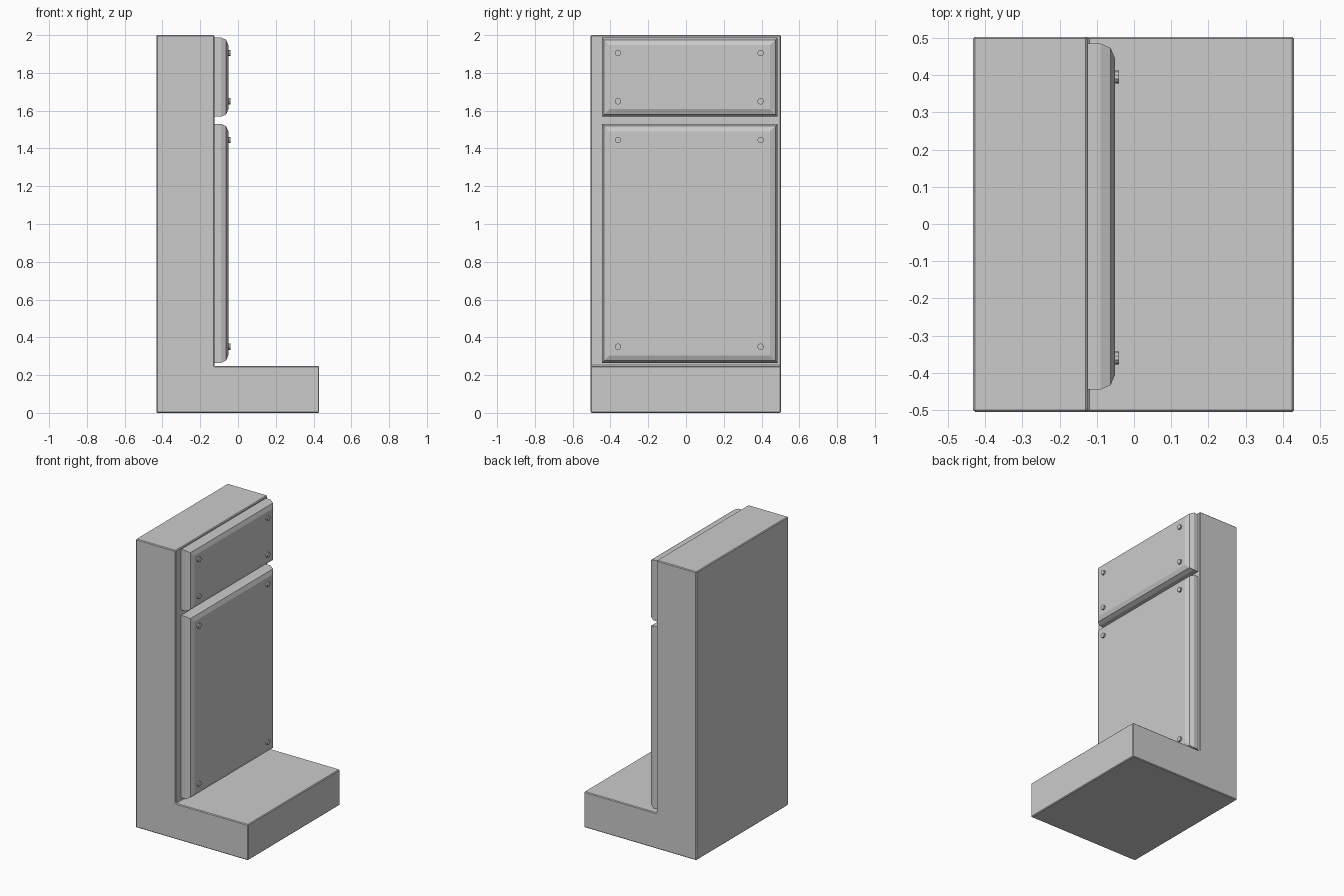
import bpy, bmesh, math
from mathutils import Matrix

if "Cube" in bpy.data.objects:
    bpy.data.objects.remove(bpy.data.objects["Cube"])


def make_object(name, bm):
    bmesh.ops.recalc_face_normals(bm, faces=bm.faces)
    mesh = bpy.data.meshes.new(name)
    bm.to_mesh(mesh)
    bm.free()
    obj = bpy.data.objects.new(name, mesh)
    bpy.context.collection.objects.link(obj)
    return obj


def loft(name, rings):
    """Skin a stack of equal-sized point rings and cap both ends."""
    bm = bmesh.new()
    loops = [[bm.verts.new(p) for p in ring] for ring in rings]
    n = len(loops[0])
    for a, b in zip(loops, loops[1:]):
        for i in range(n):
            j = (i + 1) % n
            bm.faces.new((a[i], a[j], b[j], b[i]))
    bm.faces.new(loops[0][::-1])
    bm.faces.new(loops[-1])
    return make_object(name, bm)


# L-shaped body: tall wall and low foot, with a small worn bevel
profile = [(-0.432, 0), (0.43, 0), (0.43, 0.248), (-0.125, 0.248),
           (-0.125, 2), (-0.432, 2)]
body = loft("wall_and_foot",
            [[(x, y, z) for x, z in profile] for y in (-0.505, 0.503)])
bevel = body.modifiers.new("worn_edges", 'BEVEL')
bevel.width = 0.005
bevel.segments = 1


# Raised panel with sloping rim: (x, inset) steps outward from the wall
def panel(name, z0, z1, y0=-0.445, y1=0.485):
    steps = [(-0.135, 0), (-0.09, 0), (-0.063, 0.012), (-0.051, 0.04)]
    return loft(name, [[(x, y0 + d, z0 + d), (x, y1 - d, z0 + d),
                        (x, y1 - d, z1 - d), (x, y0 + d, z1 - d)]
                       for x, d in steps])


panel("upper_panel", 1.568, 1.987)
panel("lower_panel", 0.265, 1.53)


# Corner bolts, axis along x
def bolt(name, y, z):
    bm = bmesh.new()
    bmesh.ops.create_cone(
        bm, cap_ends=True, segments=10, radius1=0.017, radius2=0.017, depth=0.022,
        matrix=Matrix.Translation((-0.051, y, z)) @ Matrix.Rotation(math.pi / 2, 4, 'Y'))
    make_object(name, bm)


for part, heights in (("upper", (1.905, 1.65)), ("lower", (1.445, 0.35))):
    for row, z in zip(("top", "bottom"), heights):
        for side, y in (("left", -0.36), ("right", 0.395)):
            bolt(f"{part}_{row}_{side}_bolt", y, z)
